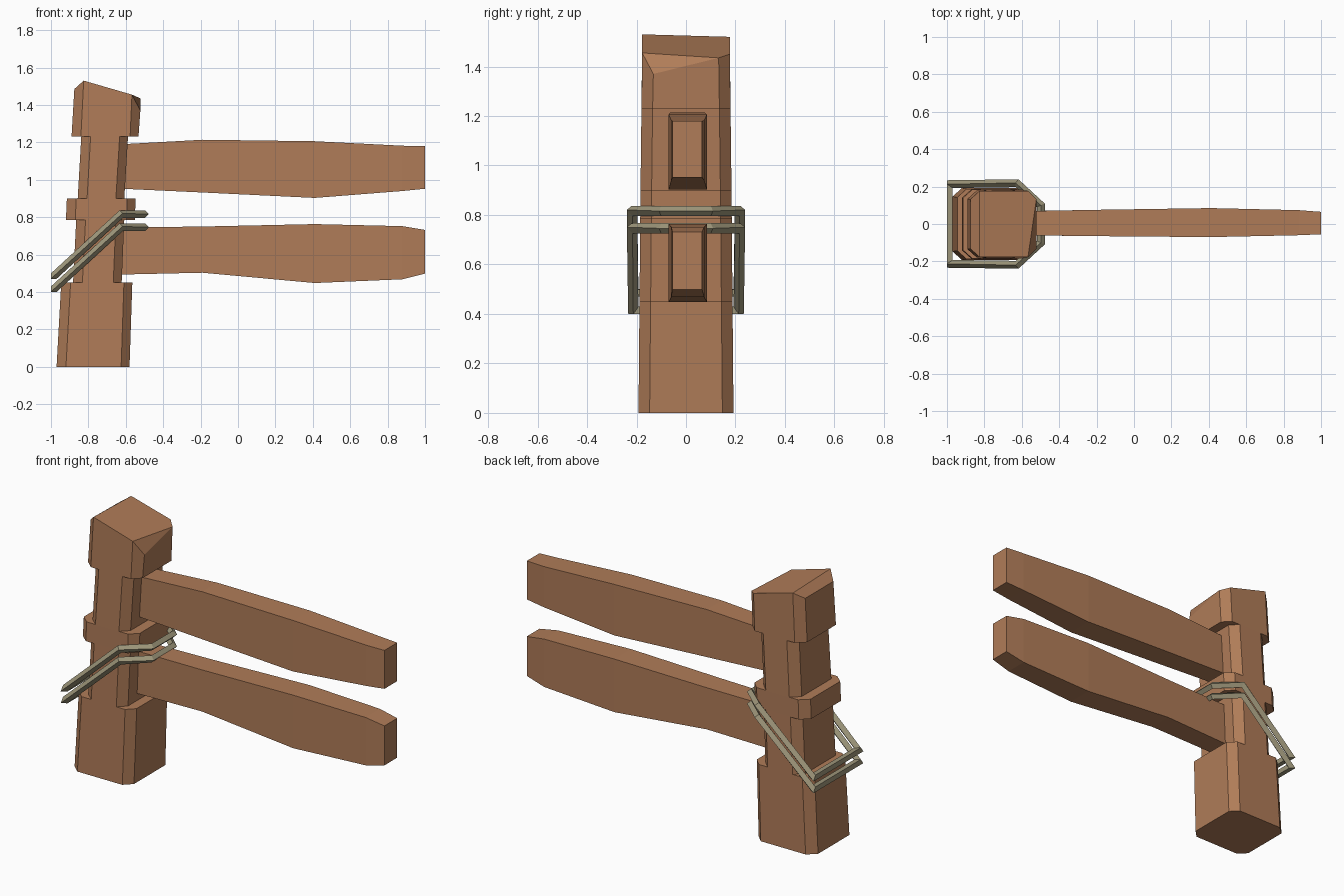
import bpy
from mathutils import Vector

if "Cube" in bpy.data.objects:
    bpy.data.objects.remove(bpy.data.objects["Cube"])


def material(name, rgb):
    m = bpy.data.materials.new(name)
    m.diffuse_color = (*rgb, 1)
    m.use_nodes = True
    m.node_tree.nodes["Principled BSDF"].inputs["Base Color"].default_value = m.diffuse_color
    return m


wood = material("brown wood", (0.434, 0.202, 0.098))
twine = material("grey rope", (0.34, 0.305, 0.195))


def build(name, verts, faces, mat):
    me = bpy.data.meshes.new(name)
    me.from_pydata([tuple(v) for v in verts], [], faces)
    me.materials.append(mat)
    ob = bpy.data.objects.new(name, me)
    bpy.context.collection.objects.link(ob)
    return ob


def bridge(rings, n, closed=False):
    """Quads joining consecutive rings of n vertices."""
    faces = []
    for r in range(rings if closed else rings - 1):
        a, b = r * n, (r + 1) % rings * n
        faces += [(a + i, a + (i + 1) % n, b + (i + 1) % n, b + i) for i in range(n)]
    return faces


def octagon(xl, xr, y, zs, cl=0.05, cr=0.045, cy=0.045):
    """Chamfered rectangle, counter-clockwise from the front left."""
    pts = [(xl + cl, -y), (xr - cr, -y), (xr, -y + cy), (xr, y - cy),
           (xr - cr, y), (xl + cl, y), (xl, y - cy), (xl, -y + cy)]
    return [(px, py, z) for (px, py), z in zip(pts, zs)]


# Leaning post with notched sides: z, left, right, half depth
levels = [(0, -0.97, -0.58, 0.192), (0.45, -0.945, -0.565, 0.188),
          (0.45, -0.882, -0.622, 0.188), (0.785, -0.865, -0.608, 0.185),
          (0.785, -0.92, -0.552, 0.185), (0.90, -0.915, -0.547, 0.184),
          (0.90, -0.857, -0.608, 0.184), (1.23, -0.838, -0.588, 0.180),
          (1.23, -0.89, -0.532, 0.180)]
verts = []
for z, xl, xr, y in levels:
    verts += octagon(xl, xr, y, [z] * 8)
# Roughly hewn sloping top
verts += octagon(-0.875, -0.522, 0.177,
                 [1.53, 1.455, 1.37, 1.435, 1.45, 1.52, 1.485, 1.485])
faces = bridge(10, 8)
faces.append(tuple(range(7, -1, -1)))
t = 72
faces += [(t + 1, t + 2, t + 3), (t, t + 1, t + 3, t + 4, t + 5), (t, t + 5, t + 6, t + 7)]
build("post", verts, faces, wood)


# Rails: x, bottom, top, front, back
def rail(name, sections):
    verts = []
    for x, zb, zt, yf, yb in sections:
        verts += [(x, yf, zb), (x, yb, zb), (x, yb, zt), (x, yf, zt)]
    n = len(verts)
    faces = bridge(len(sections), 4) + [(3, 2, 1, 0), (n - 4, n - 3, n - 2, n - 1)]
    build(name, verts, faces, wood)


rail("upper_rail", [(-0.62, 0.952, 1.19, -0.06, 0.068), (-0.19, 0.932, 1.214, -0.065, 0.076),
                    (0.41, 0.903, 1.206, -0.07, 0.085), (0.88, 0.94, 1.182, -0.06, 0.074),
                    (1.0, 0.952, 1.18, -0.055, 0.065)])
rail("lower_rail", [(-0.635, 0.493, 0.745, -0.06, 0.068), (-0.19, 0.503, 0.75, -0.065, 0.076),
                    (0.41, 0.448, 0.763, -0.07, 0.085), (0.88, 0.468, 0.752, -0.06, 0.074),
                    (1.0, 0.498, 0.732, -0.055, 0.065)])


# Rope loops: a mitred diamond section swept around a bent closed path
def rope(name, drop, radius=0.021):
    half = [((-0.985, -0.213, 0.485), (-0.67, 0, 0.74)),
            ((-0.625, -0.218, 0.816), (-0.35, 0, 0.9)),
            ((-0.498, -0.10, 0.816), (0, 0, 1))]
    path = half + [((p[0], -p[1], p[2]), u) for p, u in reversed(half)]
    pts = [Vector(p) - Vector((0, 0, drop)) for p, _ in path]
    verts = []
    for i, p in enumerate(pts):
        d1 = (p - pts[i - 1]).normalized()
        d2 = (pts[(i + 1) % 6] - p).normalized()
        tan, bend = (d1 + d2).normalized(), (d2 - d1).normalized()
        up = Vector(path[i][1])
        up = (up - tan * up.dot(tan)).normalized()
        side = tan.cross(up)
        stretch = 1 / tan.dot(d1) - 1
        for o in (side, up, -side, -up):
            verts.append(p + radius * (o + bend * o.dot(bend) * stretch))
    build(name, verts, bridge(6, 4, True), twine)


rope("upper_rope", 0)
rope("lower_rope", 0.07)
